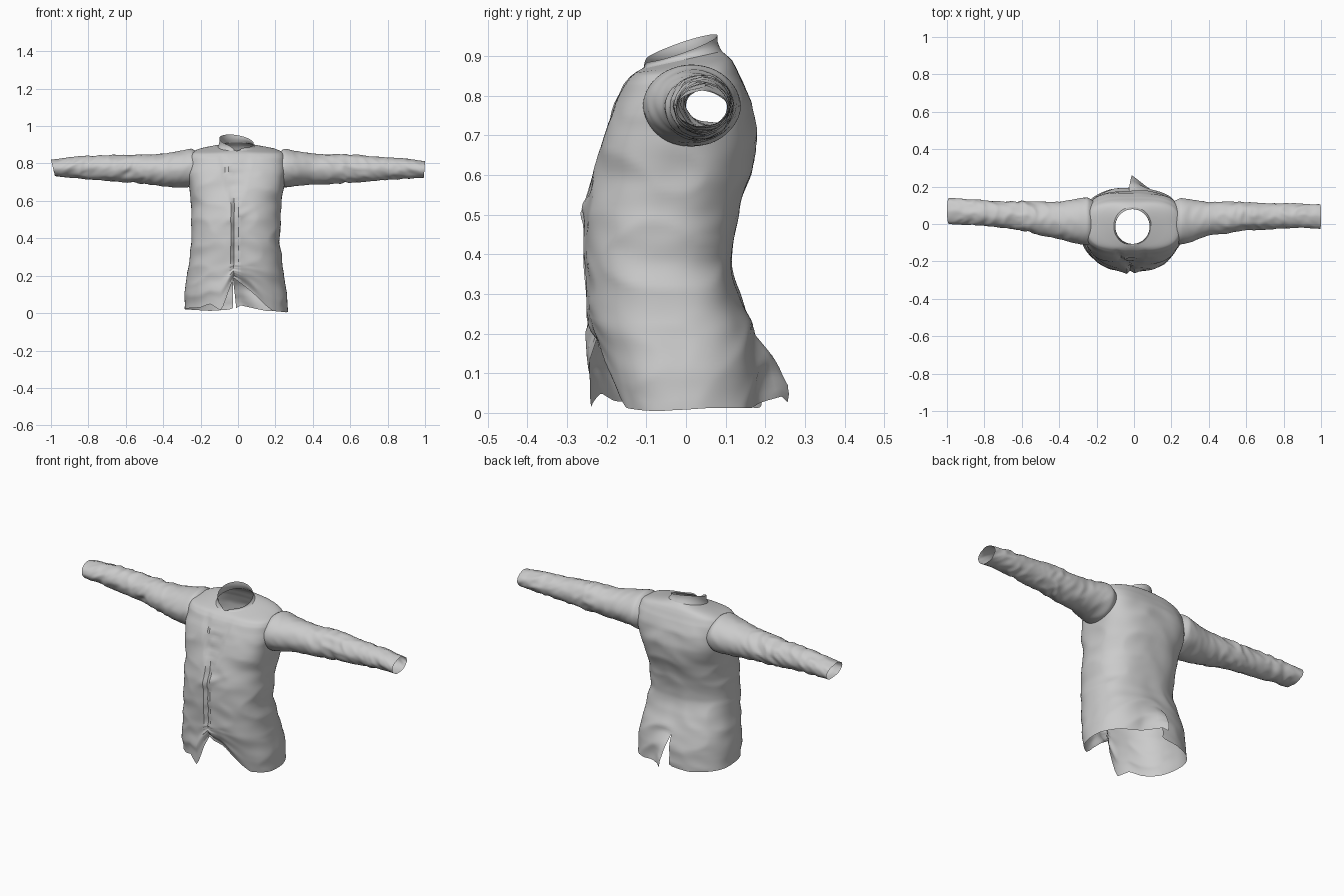
import bpy, bmesh
from math import cos, sin, pi, exp, tau, atan2
from mathutils import Vector, noise

if "Cube" in bpy.data.objects:
    bpy.data.objects.remove(bpy.data.objects["Cube"])


def curve(table, t):
    """Smooth (Catmull-Rom) lookup of the columns after the first."""
    t = min(max(t, table[0][0]), table[-1][0])
    i = max(k for k in range(len(table) - 1) if table[k][0] <= t)
    p0, p1, p2 = table[max(i - 1, 0)], table[i], table[i + 1]
    p3 = table[min(i + 2, len(table) - 1)]
    u = (t - p1[0]) / (p2[0] - p1[0])
    out = []
    for a, b, c, d in zip(p0[1:], p1[1:], p2[1:], p3[1:]):
        soft = 0.5 * (2 * b + (c - a) * u + (2 * a - 5 * b + 4 * c - d) * u * u
                      + (3 * b - a - 3 * c + d) * u ** 3)
        soft = min(max(soft, min(b, c)), max(b, c))
        out.append(soft * 0.7 + 0.3 * (b + (c - b) * u))
    return out


def linear(points, x):
    if x <= points[0][0]:
        return points[0][1]
    for (x0, y0), (x1, y1) in zip(points, points[1:]):
        if x <= x1:
            return y0 + (y1 - y0) * (x - x0) / (x1 - x0)
    return points[-1][1]


def ramp(v):
    v = min(1, max(0, v))
    return v * v * (3 - 2 * v)


def spow(v, p):
    return abs(v) ** p * (1 if v >= 0 else -1)


def fold(x, y, z, fx, fy, fz, seed):
    """Creased cloth noise: ridged value around zero."""
    n = noise.noise(Vector((x * fx + seed, y * fy, z * fz)))
    return 0.4 - abs(n) * 2 + 0.5 * noise.noise(Vector((x * fx * 2, y * fy * 2 + seed, z * fz * 2)))


def grid_object(name, rows, keep=None):
    """Skin a list of point rows; coincident seam points are welded."""
    bm = bmesh.new()
    vs = [[bm.verts.new(p) for p in r] for r in rows]
    for a, b in zip(vs, vs[1:]):
        for j in range(len(a) - 1):
            quad = (a[j], a[j + 1], b[j + 1], b[j])
            if keep is None or keep(sum((v.co for v in quad), Vector()) / 4):
                bm.faces.new(quad)
    bmesh.ops.delete(bm, geom=[v for v in bm.verts if not v.link_faces], context='VERTS')
    bmesh.ops.remove_doubles(bm, verts=bm.verts, dist=0.0004)
    me = bpy.data.meshes.new(name)
    bm.to_mesh(me)
    bm.free()
    ob = bpy.data.objects.new(name, me)
    bpy.context.collection.objects.link(ob)
    bpy.ops.object.select_all(action='DESELECT')
    ob.select_set(True)
    bpy.context.view_layer.objects.active = ob
    bpy.ops.object.shade_smooth_by_angle(angle=0.7)


# height, left x, right x, front y, back y
BODY = [(0.00, -.287, .264, -.222, .192), (0.10, -.283, .259, -.238, .192),
        (0.20, -.272, .245, -.243, .172), (0.30, -.257, .233, -.248, .140),
        (0.38, -.250, .227, -.253, .113), (0.50, -.250, .227, -.253, .132),
        (0.60, -.250, .232, -.233, .162), (0.70, -.262, .250, -.208, .178),
        (0.78, -.268, .258, -.177, .165), (0.83, -.264, .256, -.155, .146),
        (0.86, -.248, .240, -.138, .128), (0.876, -.205, .195, -.127, .115),
        (0.886, -.148, .133, -.119, .100), (0.892, -.108, .092, -.114, .091)]

# hem height against x, for the front with its opening and for the back
FRONT_HEM = [(-.28, .025), (-.20, .03), (-.15, .05), (-.125, .035), (-.09, .012), (-.07, .06),
             (-.025, .19), (0, .17), (.06, .125), (.11, .08), (.15, .04), (.185, .012), (.27, .003)]
BACK_HEM = [(-.28, .02), (-.15, .012), (-.03, .02), (-.02, .045), (.06, .03), (.15, .012), (.27, .012)]


def body_point(a, zr):
    xl, xr, yf, yb = curve(BODY, zr)
    c, s = cos(a), sin(a)
    # squarer across the shoulders, round at the neck
    p = 2 / (2.45 + 0.6 * ramp((zr - .55) / .15) - 1.0 * ramp((zr - .868) / .024))
    x = (xl + xr) / 2 + (xr - xl) / 2 * spow(c, p)
    y = (yf + yb) / 2 + (yb - yf) / 2 * spow(s, p)
    z = zr
    # cloth folds
    calm = min(1, max(0, (0.87 - zr) / 0.08))
    d = 0.006 * calm * fold(x, y, zr + 0.25 * abs(x), 5, 5, 8, 1.7)
    if s < 0:
        # closure: ragged groove between two raised edges
        gx = x + 0.018 + 0.006 * noise.noise(Vector((0, 4, zr * 30)))
        d += calm * (-0.020 * exp(-(gx / 0.008) ** 2) + 0.006 * exp(-(gx / 0.035) ** 2))
        # spread neckline folds
        if zr > 0.55:
            k = (zr - 0.55) / 0.32
            for side in (-1, 1):
                lx = x + 0.018 - side * 0.075 * k
                d -= calm * 0.010 * min(1, k * 3) * exp(-(lx / 0.012) ** 2)
        # pulled cloth at the waist fastening
        d += 0.008 * exp(-(x / .07) ** 2 - ((zr - .52 - x * .5) / .018) ** 2)
        # front panels at the hem: left kicks forward, right falls back
        if zr < 0.22:
            k = 1 - zr / 0.22
            if x < 0:
                d += 0.022 * k * exp(-((x + 0.07) / 0.07) ** 2)
            y += 0.028 * k * ramp((x + .01) / .06) * min(1, -s * 1.5)
    x += d * c
    y += d * s
    # hem line
    w = min(1, max(0, (s + 0.25) / 0.5))
    hem = linear(FRONT_HEM, x) * (1 - w) + linear(BACK_HEM, x) * w
    if zr < 0.26:
        z = hem + zr * (0.26 - hem) / 0.26
    # neckline leans forward
    if zr > 0.82:
        z += 0.22 * y * ((zr - 0.82) / 0.072) ** 2
    return Vector((x, y, z))


def in_armhole(c):
    return abs(c.x) > 0.2 and ((c.y - .018) / .1) ** 2 + ((c.z - .768) / .085) ** 2 < 1


# Torso: seam runs down the middle of the back so that the vent can open
N = 128
levels = [i * 0.012 for i in range(69)] + [0.826 + i * 0.006 for i in range(12)]
rows = []
for zr in levels:
    row = []
    for j in range(N + 1):
        u = j / N
        p = body_point(pi / 2 + 0.03 + tau * u, zr)
        if zr < 0.19 and u > 0.8:      # loose vent flap
            q = min(1, max(0, 1 - (p.x + 0.02) / 0.12))
            k = 1 - zr / 0.19
            p.y += 0.066 * min(1, 1.35 * k) * q ** 1.6
            p.x += 0.018 * k * q
        row.append(p)
    rows.append(row)
neck = [p.copy() for p in rows[-1]]
grid_object("torso", rows, lambda c: not in_armhole(c))

# Collar: short standing band, higher at the back
collar_rows = []
for t in (0, 0.2, 0.4, 0.6, 0.8, 1):
    row = []
    for p in neck:
        a = atan2(p.y + 0.012, p.x + 0.008)
        top = Vector((-0.008 + 0.092 * cos(a), -0.014 + 0.093 * sin(a),
                      0.920 + 0.032 * sin(a) - 0.014 * cos(a) - 0.02 * exp(-((a + pi / 2) / 0.25) ** 2)))
        bulge = 0.004 * sin(pi * t)
        row.append(p.lerp(top, t) - Vector((cos(a), sin(a), 0)) * bulge)
    collar_rows.append(row)
grid_object("collar", collar_rows)

# Sleeves: distance out, front y, back y, bottom z, top z
RIGHT = [(.205, -.100, .118, .690, .852), (.25, -.108, .138, .672, .878), (.30, -.098, .130, .680, .868),
         (.40, -.060, .118, .688, .853), (.50, -.050, .118, .690, .848), (.60, -.032, .116, .698, .850),
         (.70, -.030, .110, .705, .838), (.80, -.022, .110, .712, .832), (.90, -.020, .108, .718, .825),
         (1.0, -.025, .105, .724, .812)]
LEFT = [(.205, -.105, .118, .690, .852), (.25, -.112, .142, .675, .880), (.30, -.105, .135, .672, .868),
        (.40, -.080, .118, .678, .852), (.50, -.060, .118, .690, .846), (.60, -.035, .122, .700, .845),
        (.70, -.020, .120, .708, .845), (.80, -.010, .125, .715, .842), (.90, -.005, .133, .724, .832),
        (1.0, .000, .140, .730, .820)]


def sleeve(name, table, side, seed):
    rows, n, m = [], 48, 90
    for i in range(m + 1):
        t = 0.205 + 0.795 * i / m
        y0, y1, z0, z1 = curve(table, t)
        row = []
        for j in range(n + 1):
            a = tau * (j % n) / n
            c, s = cos(a), sin(a)
            elbow = 0.6 + 0.9 * exp(-((t - 0.58) / 0.09) ** 2) + 0.5 * exp(-((t - 0.85) / 0.07) ** 2)
            fade = min(1, (t - 0.2) / 0.08)
            d = 0.005 * elbow * fade * fold(t + 0.05 * s, c * 0.07, s * 0.07, 16, 14, 14, seed)
            # slanted cuff
            x = t - 0.022 * ((t - 0.2) / 0.8) ** 4 * (0.5 - 0.5 * s) * (1 if side < 0 else 0.3)
            row.append(Vector((side * x, (y0 + y1) / 2 + ((y1 - y0) / 2 + d) * c,
                               (z0 + z1) / 2 + ((z1 - z0) / 2 + d) * s)))
        rows.append(row)
    grid_object(name, rows)


sleeve("right_sleeve", RIGHT, 1, 3.1)
sleeve("left_sleeve", LEFT, -1, 8.4)
